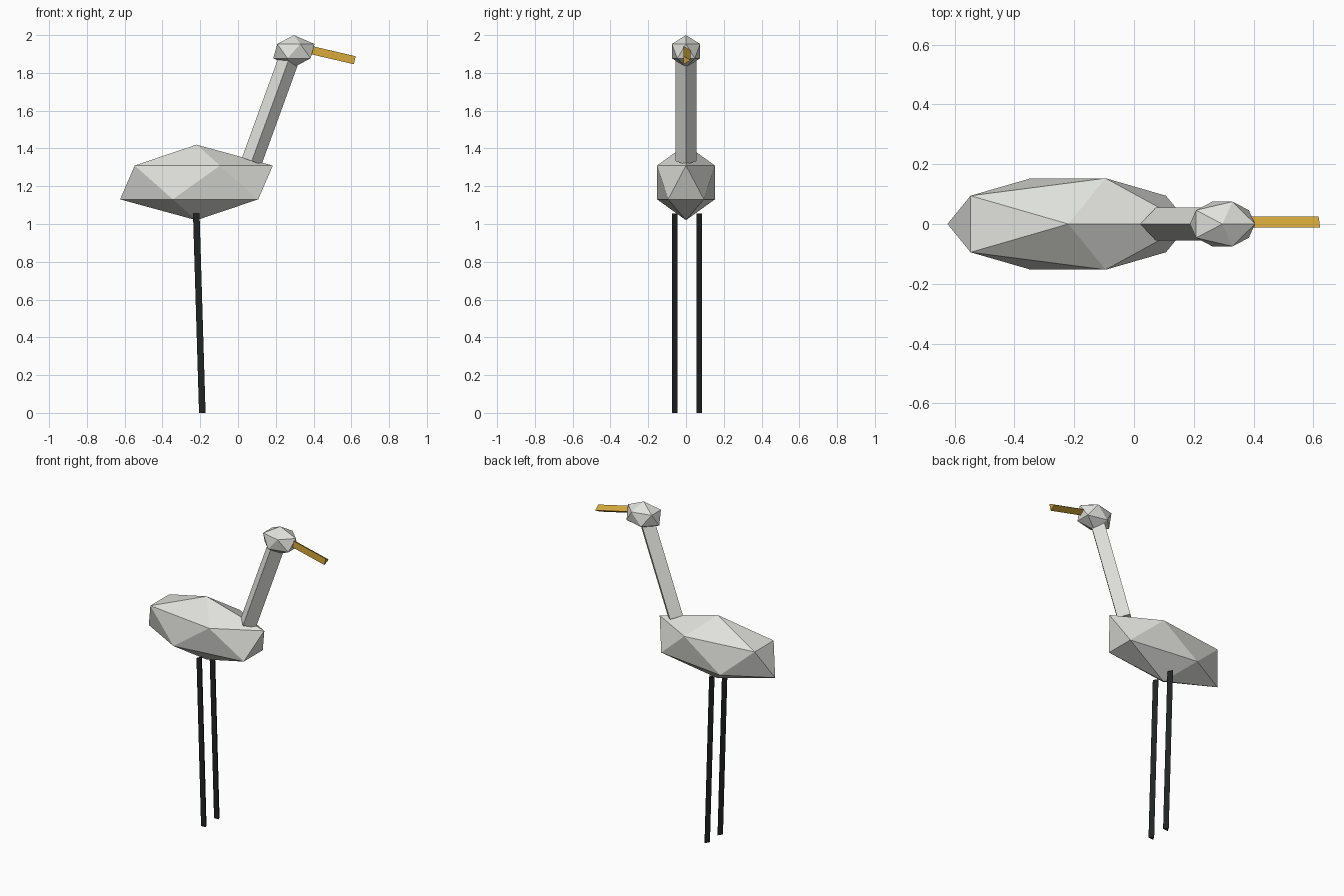
import bpy
import math
from mathutils import Vector

cube = bpy.data.objects.get("Cube")
if cube:
    bpy.data.objects.remove(cube, do_unlink=True)


def make_material(name, rgb):
    mat = bpy.data.materials.new(name)
    mat.use_nodes = True
    colour = (*rgb, 1.0)
    mat.diffuse_color = colour
    mat.node_tree.nodes["Principled BSDF"].inputs["Base Color"].default_value = colour
    return mat


def finish(name, mat):
    obj = bpy.context.object
    obj.name = name
    obj.data.materials.append(mat)
    return obj


def faceted_ball(name, centre, scale, mat):
    """Stretched icosahedron with flat faces."""
    bpy.ops.mesh.primitive_ico_sphere_add(subdivisions=1, radius=1, location=centre)
    obj = finish(name, mat)
    obj.scale = scale
    return obj


def rod(name, start, end, radius, sides, mat):
    """Straight prism between two points that share the same y."""
    a, b = Vector(start), Vector(end)
    d = b - a
    bpy.ops.mesh.primitive_cylinder_add(
        vertices=sides, radius=radius, depth=d.length,
        location=(a + b) / 2, rotation=(0, math.atan2(d.x, d.z), 0))
    return finish(name, mat)


feathers = make_material("pale grey feathers", (0.75, 0.76, 0.72))
gold = make_material("golden beak", (0.68, 0.40, 0.045))
black = make_material("black legs", (0.015, 0.017, 0.017))

# Body and head
faceted_ball("body", (-0.22, 0, 1.22), (0.452, 0.18, 0.2), feathers)
faceted_ball("head", (0.296, 0, 1.915), (0.122, 0.088, 0.085), feathers)

# Neck and beak
rod("neck", (0.073, 0, 1.333), (0.278, 0, 1.896), 0.055, 4, feathers)
rod("beak", (0.36, 0, 1.927), (0.618, 0, 1.867), 0.025, 3, gold)

# Legs
for side, y in (("left", 0.065), ("right", -0.065)):
    rod(side + "_leg", (-0.189, y, 0), (-0.221, y, 1.055), 0.02, 3, black)
